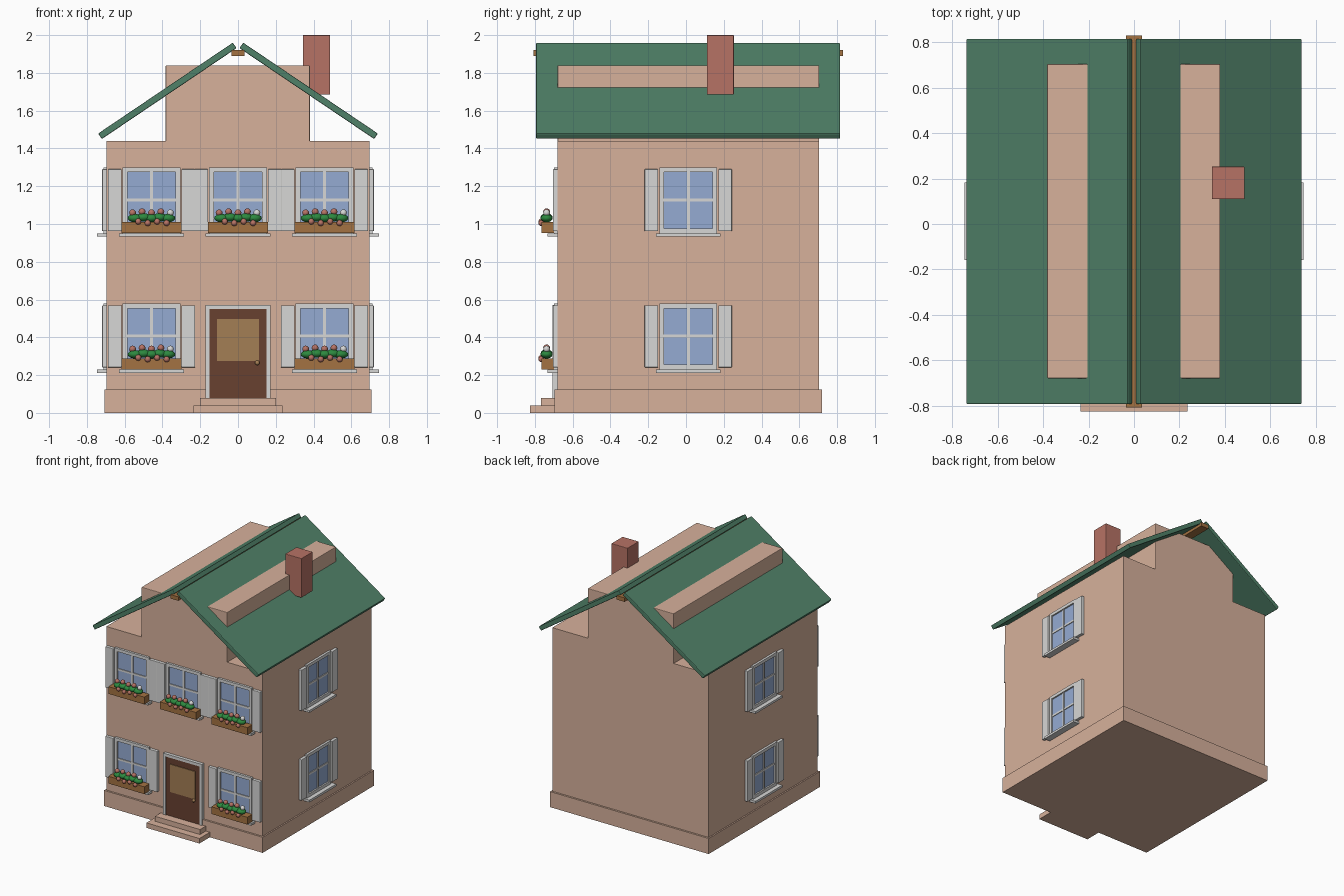
import bpy, bmesh
from math import radians, pi
from mathutils import Matrix, Vector

cube = bpy.data.objects.get("Cube")
if cube:
    bpy.data.objects.remove(cube, do_unlink=True)


def material(name, r, g, b):
    m = bpy.data.materials.new(name)
    m.use_nodes = True
    m.diffuse_color = (r, g, b, 1)
    bsdf = next(n for n in m.node_tree.nodes if n.type == 'BSDF_PRINCIPLED')
    bsdf.inputs["Base Color"].default_value = (r, g, b, 1)
    bsdf.inputs["Roughness"].default_value = 0.8
    return m


plaster = material("peach plaster", 0.68, 0.44, 0.33)
green = material("roof green", 0.08, 0.22, 0.14)
brick = material("brick red", 0.47, 0.17, 0.13)
white = material("painted white", 0.68, 0.68, 0.67)
blue = material("glass blue", 0.30, 0.41, 0.65)
dark = material("dark brown door", 0.14, 0.053, 0.03)
tan = material("tan panel", 0.37, 0.21, 0.09)
wood = material("box wood", 0.37, 0.17, 0.055)
leaf = material("leaf green", 0.026, 0.25, 0.05)


def finish(name, bm, mat, place=Matrix(), bevel=0):
    mesh = bpy.data.meshes.new(name)
    bm.to_mesh(mesh)
    bm.free()
    mesh.materials.append(mat)
    ob = bpy.data.objects.new(name, mesh)
    bpy.context.collection.objects.link(ob)
    ob.matrix_world = place
    if bevel:
        mod = ob.modifiers.new("soft edges", 'BEVEL')
        mod.width, mod.segments = bevel, 2
    return ob


def boxes(name, mat, spans, place=Matrix(), bevel=0):
    """One object from boxes given as (x0, x1, y0, y1, z0, z1)."""
    bm = bmesh.new()
    for x0, x1, y0, y1, z0, z1 in spans:
        centre = Matrix.Translation(((x0 + x1) / 2, (y0 + y1) / 2, (z0 + z1) / 2))
        size = Matrix.Diagonal((x1 - x0, y1 - y0, z1 - z0, 1))
        bmesh.ops.create_cube(bm, size=1, matrix=centre @ size)
    return finish(name, bm, mat, place, bevel)


def balls(name, mat, items, place):
    """One smooth object from ellipsoids given as (centre, radii)."""
    bm = bmesh.new()
    for centre, radii in items:
        bmesh.ops.create_uvsphere(bm, u_segments=12, v_segments=8, radius=1,
                                  matrix=Matrix.Translation(centre) @ Matrix.Diagonal((*radii, 1)))
    for f in bm.faces:
        f.smooth = True
    return finish(name, bm, mat, place)


# House body
BACK, FRONT, SIDE = 0.705, -0.68, 0.695
boxes("walls", plaster, [(-SIDE, SIDE, FRONT, BACK, 0.1, 1.44)])
boxes("plinth", plaster, [(-0.706, 0.706, -0.695, 0.72, 0, 0.125)])
boxes("attic", plaster, [(-0.383, 0.38, FRONT, BACK, 1.43, 1.84)], bevel=0.004)

# Roof
for side, label in ((-1, "right"), (1, "left")):
    place = Matrix.Translation((side * 0.374, 0.011, 1.705)) @ Matrix.Rotation(side * radians(34), 4, 'Y')
    boxes("roof_panel_" + label, green,
          [(-0.43, 0.43, -0.805, 0.805, -0.0175, 0.0175)], place, 0.005)
boxes("ridge_beam", wood, [(-0.035, 0.035, -0.808, 0.83, 1.89, 1.922)])
boxes("chimney", brick, [(0.343, 0.487, 0.11, 0.253, 1.685, 2)], bevel=0.003)


def window(name, place):
    """Window with sill and shutters; local -y points out of the wall."""
    boxes(name + "_glass", blue, [(-0.14, 0.14, -0.006, 0.01, -0.16, 0.16)], place)
    w, h, rim = 0.153, 0.174, 0.025
    boxes(name + "_frame", white,
          [(s, s + rim, -0.018, 0.01, -h, h) for s in (-w, w - rim)] +
          [(rim - w, w - rim, -0.018, 0.01, z, z + rim) for z in (-h, h - rim)], place)
    boxes(name + "_muntins", white,
          [(-0.008, 0.008, -0.012, 0, -0.15, 0.15),
           (-0.13, 0.13, -0.0115, 0, -0.005, 0.011)], place)
    boxes(name + "_sill", white, [(-0.171, 0.171, -0.052, 0.01, -0.192, -0.174)], place)
    boxes(name + "_shutters", white,
          [(s * 0.195 - 0.036, s * 0.195 + 0.036, -0.024, 0.01, -0.163, 0.165) for s in (-1, 1)],
          place, 0.003)


def planter(name, place):
    """Wooden box with leaves and two rows of blossoms."""
    boxes(name + "_box", wood, [(-0.16, 0.16, -0.085, -0.02, -0.173, -0.115)], place)
    balls(name + "_leaves", leaf,
          [((x * 0.043, -0.058, -0.094 + 0.004 * (x % 2)), (0.04, 0.032, 0.022))
           for x in range(-2, 3)], place)
    petal = (0.018, 0.018, 0.018)
    top = [((x * 0.05, -0.058, -0.066 + 0.006 * (x % 2)), petal) for x in range(-2, 3)]
    low = [((x * 0.05 - 0.02, -0.085, -0.12 + 0.008 * (x % 2)), (0.016, 0.016, 0.016)) for x in range(-1, 3)]
    balls(name + "_red_flowers", brick, top[:-1] + low, place)
    balls(name + "_white_flower", white, top[-1:], place)


# Windows on the front and both sides
for floor, z in (("upper", 1.125), ("lower", 0.404)):
    for label, x in (("right", -0.458), ("middle", 0), ("left", 0.458)):
        if floor == "lower" and label == "middle":
            continue
        place = Matrix.Translation((x, FRONT, z))
        window(f"{floor}_{label}_front_window", place)
        planter(f"{floor}_{label}_planter", place)
    for label, s in (("right", -1), ("left", 1)):
        place = Matrix.Translation((s * SIDE, 0.012, z)) @ Matrix.Rotation(s * pi / 2, 4, 'Z')
        window(f"{floor}_{label}_side_window", place)

# Door and steps
boxes("door", dark, [(-0.15, 0.15, -0.7, FRONT, 0.08, 0.55)])
boxes("door_panel", tan, [(-0.112, 0.112, -0.705, -0.695, 0.275, 0.498)])
boxes("door_frame", white,
      [(-0.173, -0.15, -0.706, FRONT, 0.08, 0.572),
       (0.15, 0.173, -0.706, FRONT, 0.08, 0.572),
       (-0.15, 0.15, -0.706, FRONT, 0.55, 0.572)])
balls("door_knob", tan, [(Vector((0.102, -0.71, 0.265)), (0.013, 0.013, 0.013))], Matrix())
boxes("lower_step", plaster, [(-0.236, 0.236, -0.827, -0.69, 0, 0.04)])
boxes("upper_step", plaster, [(-0.2, 0.2, -0.768, -0.69, 0.04, 0.08)])
